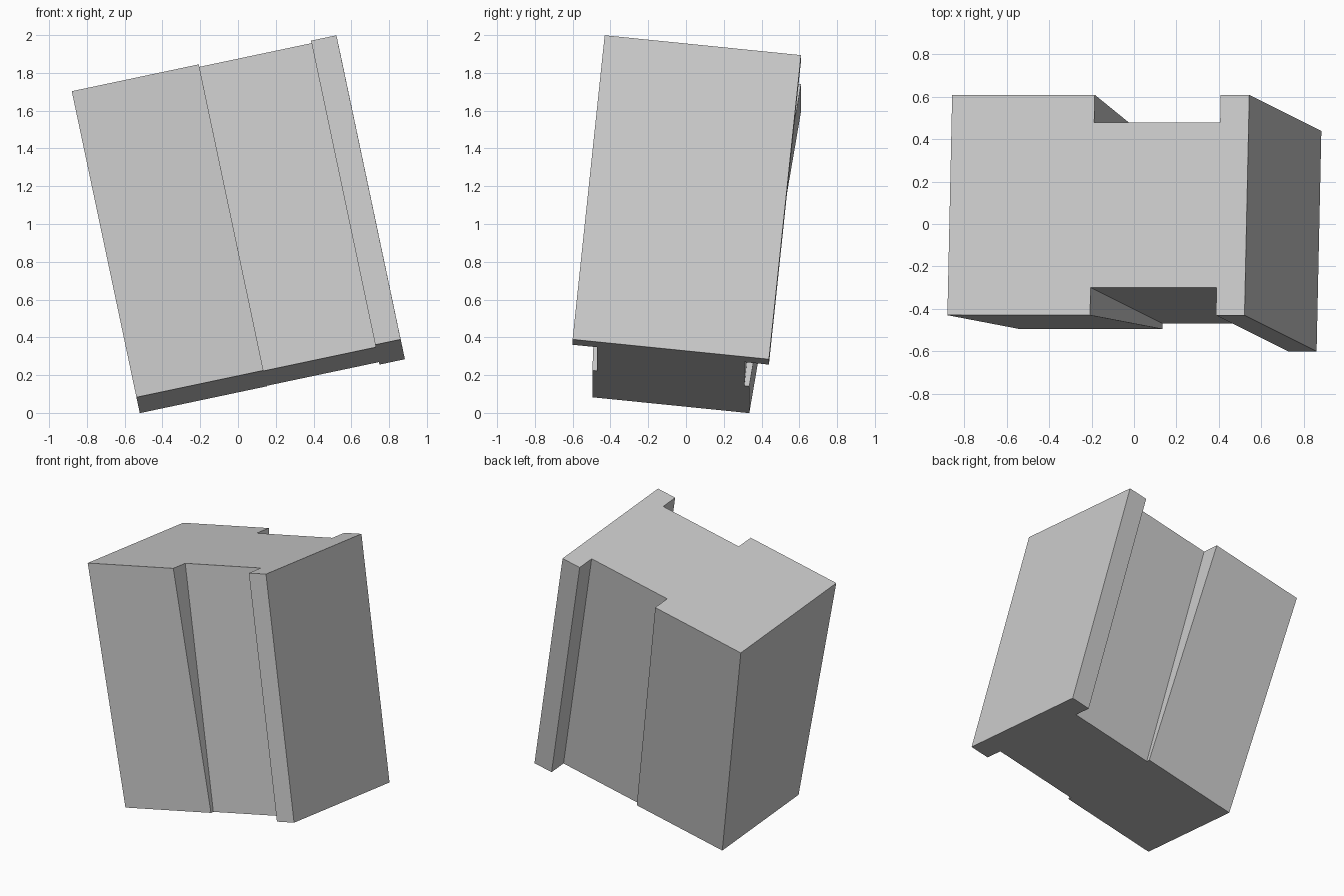
import bpy, bmesh
from mathutils import Vector, Matrix

cube = bpy.data.objects.get("Cube")
if cube:
    bpy.data.objects.remove(cube, do_unlink=True)

grey = bpy.data.materials.new("light_grey")
grey.use_nodes = True
colour = (0.6, 0.6, 0.6, 1)
grey.diffuse_color = colour
grey.node_tree.nodes["Principled BSDF"].inputs["Base Color"].default_value = colour

WIDTH, DEPTH, HEIGHT = 1.432, 1.045, 1.654
STEP, RIB = 0.48 * WIDTH, 0.904 * WIDTH   # inner edges of the wide block and the rib
GROOVE = 0.131                            # depth of the channel on both faces
TAPER = 0.105                             # inset of the wide block at its lower end


def outline(inset):
    """Stepped cross-section, mirrored from front to back."""
    front = [(0, inset), (STEP, inset), (STEP, GROOVE),
             (RIB, GROOVE), (RIB, 0), (WIDTH, 0)]
    return front + [(x, DEPTH - y) for x, y in reversed(front)]


# Loft between the upper and the narrower lower cross-section
bm = bmesh.new()
upper = [bm.verts.new((x, y, 0)) for x, y in outline(0)]
lower = [bm.verts.new((x, y, -HEIGHT)) for x, y in outline(TAPER)]
bm.faces.new(upper)
bm.faces.new(lower[::-1])
for i in range(len(upper)):
    j = (i + 1) % len(upper)
    bm.faces.new((lower[i], lower[j], upper[j], upper[i]))
bmesh.ops.recalc_face_normals(bm, faces=bm.faces)
mesh = bpy.data.meshes.new("grooved_block")
bm.to_mesh(mesh)
bm.free()
mesh.materials.append(grey)

block = bpy.data.objects.new("grooved_block", mesh)
bpy.context.collection.objects.link(block)

# Tilted pose of the block
up = Vector((-0.34, 0.17, 1.61)).normalized()
across = Vector((1.40, 0, 0.30))
across = (across - up * across.dot(up)).normalized()
back = up.cross(across)
pose = Matrix((across, back, up)).transposed().to_4x4()
pose.translation = (-0.88, -0.43, 1.703)
block.matrix_world = pose
